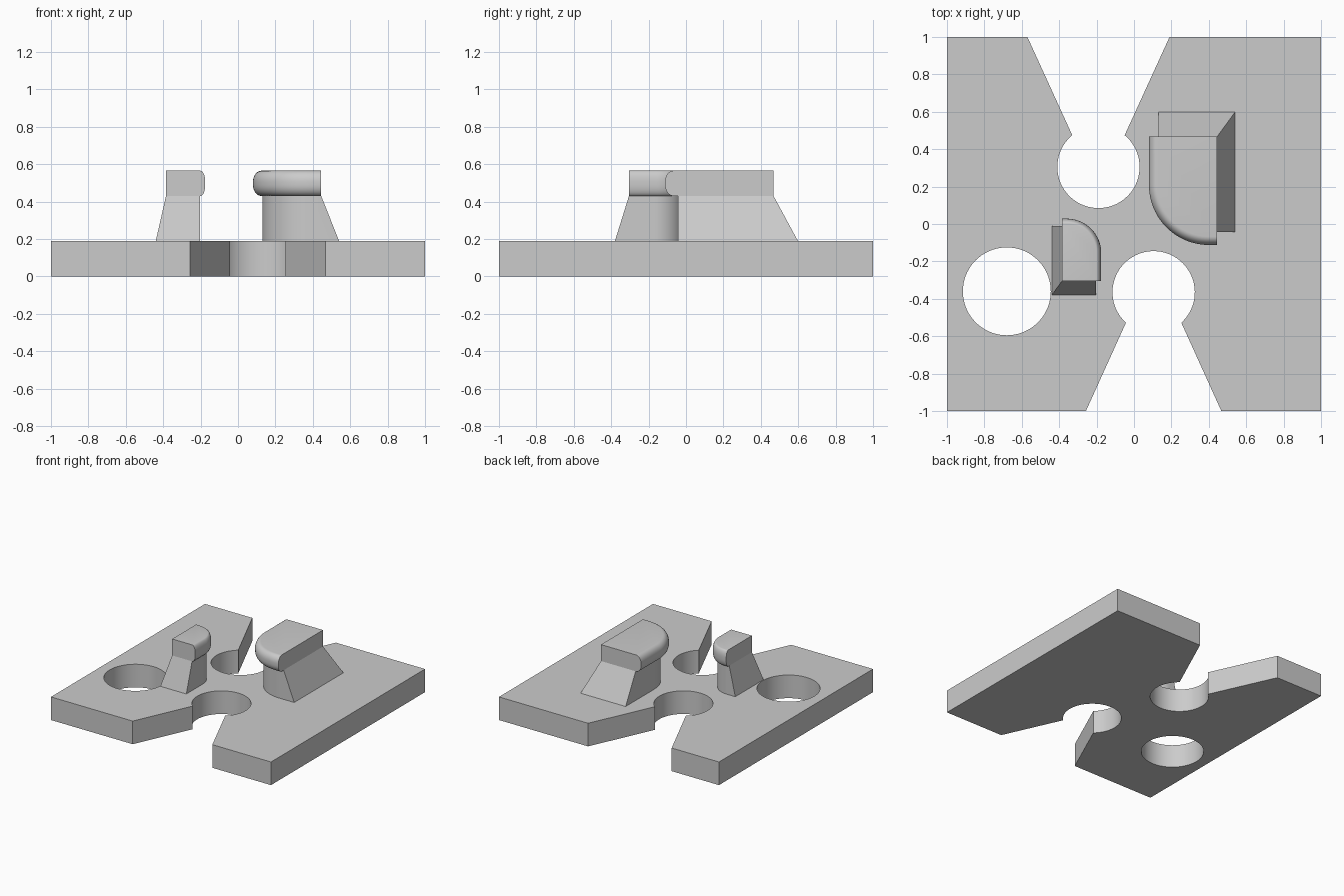
import bpy
import bmesh
from math import pi, sin, cos, asin, sqrt, radians

default = bpy.data.objects.get("Cube")
if default:
    bpy.data.objects.remove(default, do_unlink=True)

grey = bpy.data.materials.new("plain_grey")
grey.use_nodes = True
grey.diffuse_color = (0.6, 0.6, 0.6, 1)
grey.node_tree.nodes["Principled BSDF"].inputs["Base Color"].default_value = (0.6, 0.6, 0.6, 1)

PLATE_TOP, CAP_BASE, CAP_TOP = 0.19, 0.43, 0.565


def finish(name, bm):
    """Turn a bmesh into a named object, smooth except at sharp edges."""
    bmesh.ops.recalc_face_normals(bm, faces=bm.faces)
    mesh = bpy.data.meshes.new(name)
    bm.to_mesh(mesh)
    bm.free()
    mesh.materials.append(grey)
    obj = bpy.data.objects.new(name, mesh)
    bpy.context.collection.objects.link(obj)
    bpy.ops.object.select_all(action='DESELECT')
    obj.select_set(True)
    bpy.context.view_layer.objects.active = obj
    bpy.ops.object.shade_smooth_by_angle(angle=radians(30))
    return obj


def arc(cx, cy, r, start, end, steps):
    angles = [start + (end - start) * i / steps for i in range(steps + 1)]
    return [(cx + r * cos(a), cy + r * sin(a)) for a in angles]


def keyhole(cx, cy, r, neck, mouth, side):
    """Slot flaring from a round seat to the plate edge at y = side."""
    a = asin(neck / r)
    pts = arc(cx, cy, r, pi / 2 + a, 2.5 * pi - a, 56)
    pts = [(cx - mouth, 1)] + [(x, y) for x, y in pts] + [(cx + mouth, 1)]
    if side < 0:
        pts = arc(cx, cy, r, -pi / 2 + a, 1.5 * pi - a, 56)
        pts = [(cx + mouth, -1)] + pts + [(cx - mouth, -1)]
    return pts


# Base plate with two keyhole slots and one round hole
outline = [(-1, 1)] + keyhole(-0.19, 0.305, 0.22, 0.14, 0.38, 1) + [(1, 1), (1, -1)]
outline += keyhole(0.105, -0.365, 0.22, 0.148, 0.362, -1) + [(-1, -1)]
hole = arc(-0.68, -0.36, 0.235, 0, 2 * pi, 72)[:-1]
bm = bmesh.new()
for loop in (outline, hole):
    verts = [bm.verts.new((x, y, 0)) for x, y in loop]
    for i, v in enumerate(verts):
        bm.edges.new((verts[i - 1], v))
bmesh.ops.triangle_fill(bm, edges=bm.edges[:], use_beauty=True)
raised = bmesh.ops.extrude_face_region(bm, geom=bm.faces[:])
top = [g for g in raised["geom"] if isinstance(g, bmesh.types.BMVert)]
bmesh.ops.translate(bm, verts=top, vec=(0, 0, PLATE_TOP))
finish("base_plate", bm)


def section(left, front, r, flare_x=0, flare_y=0):
    """Block outline with one rounded corner; square corner near the origin."""
    return ([(flare_x, flare_y), (left, flare_y)]
            + arc(left + r, front + r, r, pi, 1.5 * pi, 24) + [(flare_x, front)])


def loft(name, rings, origin, scale):
    """Join stacked outlines into a closed solid; negative scale turns it round."""
    bm = bmesh.new()
    rows = [[bm.verts.new((origin[0] + x * scale, origin[1] + y * scale, z))
             for x, y in pts] for pts, z in rings]
    for low, high in zip(rows, rows[1:]):
        for i in range(len(low)):
            bm.faces.new((low[i - 1], low[i], high[i], high[i - 1]))
    bm.faces.new(rows[0][::-1])
    bm.faces.new(rows[-1])
    finish(name, bm)


# Flared stem and rounded-rim cap shared by both posts
stem = [(section(-0.315, -0.51, 0.27, 0.095, 0.13), PLATE_TOP),
        (section(-0.315, -0.51, 0.27), CAP_BASE)]
cap = []
RIM, RISE = 0.045, 0.06
for end in (-1, 1):
    for i in range(9):
        t = pi / 2 * (i / 8 if end > 0 else 1 - i / 8)
        inset = RIM * (1 - cos(t))
        z = (CAP_TOP - RISE + RISE * sin(t)) if end > 0 else (CAP_BASE + RISE - RISE * sin(t))
        cap.append((section(-0.365 + inset, -0.58 + inset, 0.32 - inset), z))

for size, origin, scale in (("large", (0.445, 0.468), 1), ("small", (-0.385, -0.305), -0.575)):
    loft(size + "_post_stem", stem, origin, scale)
    loft(size + "_post_cap", cap, origin, scale)
